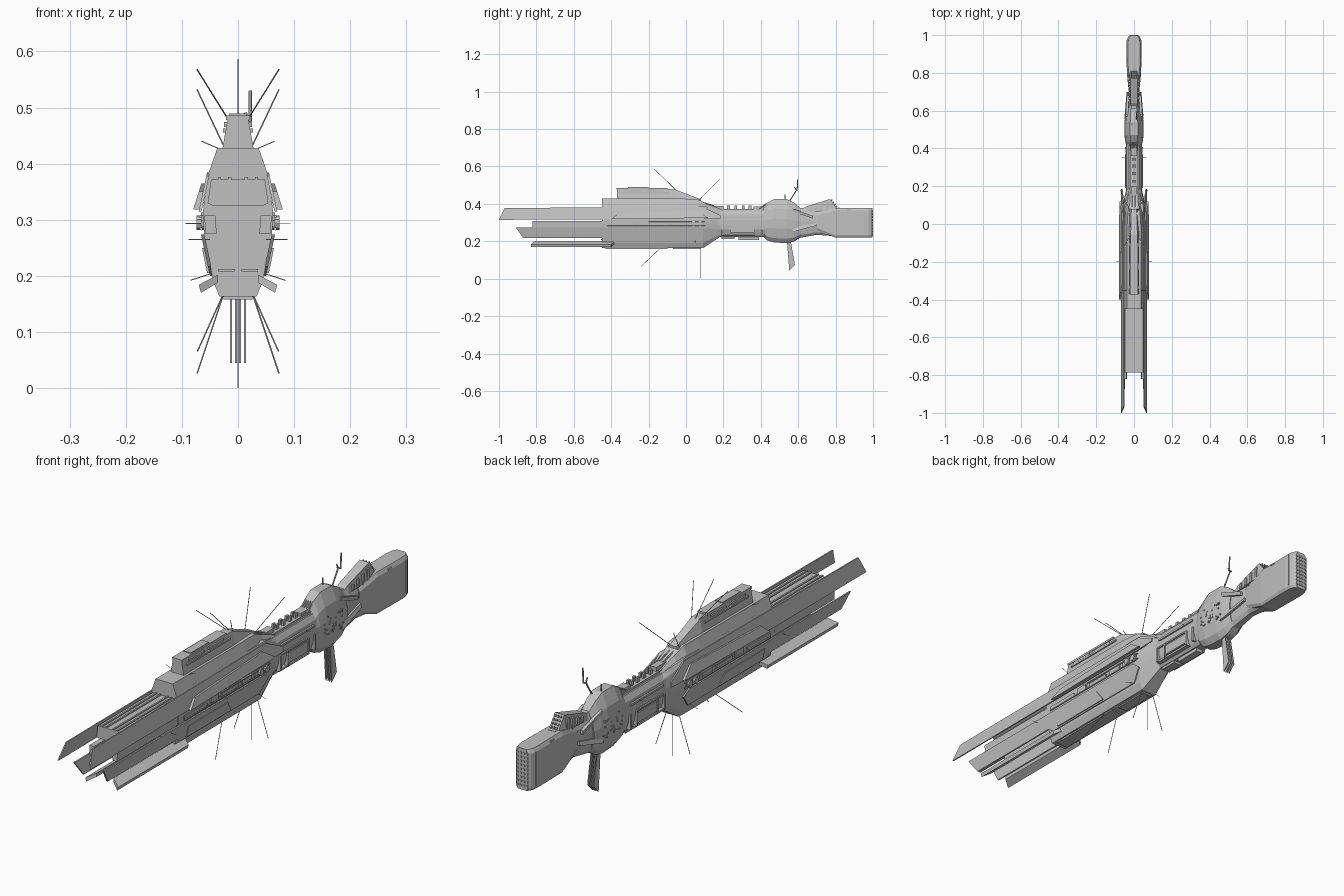
import bpy, bmesh, math, random
from mathutils import Vector

random.seed(4)
grey = bpy.data.materials.new("hull grey")
grey.diffuse_color = (0.53, 0.53, 0.53, 1)


def finish(name, bm):
    bmesh.ops.recalc_face_normals(bm, faces=bm.faces)
    me = bpy.data.meshes.new(name)
    bm.to_mesh(me)
    bm.free()
    me.materials.append(grey)
    ob = bpy.data.objects.new(name, me)
    bpy.context.scene.collection.objects.link(ob)
    return ob


def skin(bm, rings):
    """Join rings of equal size and cap both ends."""
    vs = [[bm.verts.new(p) for p in r] for r in rings]
    n = len(vs[0])
    for a, b in zip(vs, vs[1:]):
        for i in range(n):
            j = (i + 1) % n
            bm.faces.new((a[i], a[j], b[j], b[i]))
    bm.faces.new(vs[0])
    bm.faces.new(vs[-1])


def loft(name, sections):
    """sections: (y, half profile of (x, z) from bottom to top), mirrored in x."""
    bm = bmesh.new()
    skin(bm, [[(x, y, z) for x, z in h] + [(-x, y, z) for x, z in reversed(h)]
              for y, h in sections])
    return finish(name, bm)


def slab(name, outline, low, high, t=0.006):
    """Pair of leaning side plates; low and high are (z, x) of the outer face."""
    bm = bmesh.new()
    for s in (1, -1):
        def ring(off):
            return [(s * (low[1] + (high[1] - low[1]) * (z - low[0]) / (high[0] - low[0]) - off), y, z)
                    for y, z in outline]
        skin(bm, [ring(0), ring(t)])
    return finish(name, bm)


def boxes(name, items, mirror=False):
    """items: (x0, x1, y0, y1, z0, z1)"""
    bm = bmesh.new()
    for x0, x1, y0, y1, z0, z1 in items:
        for s in ((1, -1) if mirror else (1,)):
            skin(bm, [[(s * x0, y0, z), (s * x1, y0, z), (s * x1, y1, z), (s * x0, y1, z)]
                      for z in (z0, z1)])
    return finish(name, bm)


def rods(name, items, r=0.0013, sides=5):
    bm = bmesh.new()
    for a, b in items:
        a, b = Vector(a), Vector(b)
        d = (b - a).normalized()
        u = d.orthogonal().normalized()
        v = d.cross(u)
        skin(bm, [[p + r * (u * math.cos(k * math.tau / sides) + v * math.sin(k * math.tau / sides))
                   for k in range(sides)] for p in (a, b)])
    return finish(name, bm)


def both(items):
    return items + [tuple((-p[0], p[1], p[2]) for p in it) for it in items]


# Main hull, tapering into the neck
low_hull = [(0.033, 0.163), (0.044, 0.19), (0.06, 0.27), (0.062, 0.295)]
full = low_hull + [(0.062, 0.318), (0.055, 0.376), (0.05, 0.39)]
neck = [(0.02, 0.222), (0.03, 0.235), (0.04, 0.262), (0.042, 0.285),
        (0.042, 0.31), (0.038, 0.345), (0.026, 0.365)]
loft("main_hull", [(-0.45, full), (0.09, full), (0.18, neck), (0.44, neck)])

# Stepped dorsal superstructure
loft("dorsal_base", [(-0.45, [(0.055, 0.375), (0.037, 0.428)]),
                     (-0.02, [(0.055, 0.375), (0.037, 0.428)]),
                     (0.06, [(0.05, 0.375), (0.032, 0.425)]),
                     (0.11, [(0.045, 0.375), (0.022, 0.40)]),
                     (0.2, [(0.035, 0.345), (0.018, 0.366)])])
loft("dorsal_tower", [(-0.37, [(0.028, 0.425), (0.018, 0.482)]),
                      (-0.06, [(0.028, 0.425), (0.018, 0.478)]),
                      (0.08, [(0.024, 0.415), (0.014, 0.424)])])
boxes("tower_deck", [(-0.021, 0.021, -0.372, -0.1, 0.478, 0.486),
                     (-0.016, 0.016, -0.31, -0.2, 0.484, 0.489)])
boxes("tower_gallery", [(0.012, 0.027, -0.345, -0.08, 0.456, 0.463),
                        (0.012, 0.025, -0.33, -0.24, 0.465, 0.474),
                        (0.012, 0.025, -0.21, -0.12, 0.465, 0.473)], True)

# Forward roof block and underlying core between the long side plates
loft("forward_roof", [(-0.785, [(0.045, 0.325), (0.054, 0.33), (0.048, 0.372)]),
                      (-0.44, [(0.045, 0.325), (0.054, 0.33), (0.048, 0.372)])])
boxes("roof_rails", [(0.012, 0.018, -0.785, -0.44, 0.37, 0.376),
                     (0.03, 0.036, -0.785, -0.44, 0.37, 0.376)], True)
slab("forward_core", [(-0.82, 0.275), (-0.82, 0.308), (-0.44, 0.308), (-0.44, 0.275)],
     (0.27, 0.058), (0.31, 0.06), 0.02)

# Long armour plates
slab("upper_armour", [(-1, 0.315), (-0.97, 0.378), (0.09, 0.384), (0.185, 0.338), (0.185, 0.322), (0.1, 0.318)],
     (0.315, 0.07), (0.38, 0.056), 0.005)
slab("upper_flare", [(-0.4, 0.318), (-0.36, 0.35), (0.06, 0.365), (0.12, 0.325)],
     (0.318, 0.08), (0.375, 0.062), 0.012)
slab("lower_armour", [(-0.91, 0.274), (-0.87, 0.217), (-0.45, 0.217), (-0.42, 0.2), (0.06, 0.2), (0.1, 0.25), (0.07, 0.274)],
     (0.2, 0.05), (0.274, 0.066), 0.006)
slab("lower_panel", [(-0.39, 0.205), (-0.39, 0.25), (-0.15, 0.25), (-0.12, 0.205)],
     (0.2, 0.054), (0.274, 0.069), 0.006)

# Tilted keel strips
bm = bmesh.new()
for s in (1, -1):
    skin(bm, [[(s * x, y + (0.02 if x < 0.05 else 0), z) for x, z in
               ((0.036, 0.188), (0.066, 0.17), (0.07, 0.184), (0.036, 0.202))] for y in (-0.83, -0.4)])
finish("keel_strips", bm)
boxes("keel_plates", [(-0.026, 0.026, -0.43, -0.1, 0.158, 0.165),
                      (-0.02, 0.02, -0.07, 0.08, 0.158, 0.165)])

# Machinery in the side trench and bow slots
trench = [(0.05, 0.066, y, y + w, 0.288, 0.288 + h) for y, w, h in
          [(-0.42, 0.14, 0.012), (-0.26, 0.05, 0.02), (-0.19, 0.1, 0.012), (-0.07, 0.06, 0.02), (0.01, 0.08, 0.025)]]
boxes("trench_machinery", trench + [(0.006, 0.036, -0.455, -0.44, 0.208, 0.212)], True)
rods("trench_pipes", both([((0.066, -0.42, 0.284), (0.066, 0.1, 0.284)),
                           ((0.066, -0.2, 0.306), (0.066, 0.1, 0.306))]), 0.003, 6)
rods("side_turrets", both([((0.06, y, 0.295), (0.074, y, 0.295)) for y in (0.04, 0.075)]), 0.013, 10)

# Neck panels, frames and deck fittings
boxes("neck_panels", [(0.035, 0.046, 0.2, 0.4, 0.325, 0.333),
                      (0.035, 0.047, 0.2, 0.36, 0.292, 0.298),
                      (0.025, 0.044, 0.19, 0.37, 0.232, 0.24),
                      (0.03, 0.046, 0.24, 0.36, 0.246, 0.285)] +
      [(0.03, 0.048, y, y + 0.008, 0.236, 0.295) for y in (0.19, 0.235, 0.36, 0.4)], True)
boxes("neck_deck", [(-0.02, 0.02, 0.17, 0.42, 0.36, 0.374),
                    (-0.014, 0.014, 0.12, 0.2, 0.37, 0.39),
                    (-0.016, 0.016, 0.36, 0.46, 0.37, 0.385)])
boxes("deck_blocks", [(0.003, 0.011, y, y + 0.014, 0.372, 0.392) for y in (0.22, 0.26, 0.3, 0.335)], True)
rods("deck_launchers", both([((x, y, 0.375), (x, y + 0.045, 0.402)) for x in (0.005, 0.014)
                             for y in (0.39, 0.43)]), 0.004, 6)
rods("deck_guns", both([((0.008, 0.15, 0.39), (0.008, 0.09, 0.408))]), 0.003, 6)
boxes("ventral_neck_blocks", [(-0.018, 0.018, 0.19, 0.26, 0.213, 0.225),
                              (-0.015, 0.015, 0.28, 0.39, 0.208, 0.225)])


# Faceted bulb between neck and stern
def bulb(w, z0, z1):
    h = z1 - z0
    return [(w * a, z0 + h * b) for a, b in
            ((0.4, 0), (0.75, 0.1), (0.97, 0.33), (1, 0.55), (0.85, 0.78), (0.4, 1))]


loft("bulb", [(0.405, bulb(0.038, 0.235, 0.365)), (0.435, bulb(0.046, 0.205, 0.405)),
              (0.47, bulb(0.05, 0.194, 0.425)), (0.54, bulb(0.05, 0.19, 0.425)),
              (0.58, bulb(0.046, 0.2, 0.405)), (0.615, bulb(0.038, 0.222, 0.375))])
studs = []
for k in range(34):
    y, z = random.uniform(0.45, 0.57), random.uniform(0.26, 0.34)
    studs.append((0.03, 0.0515, y, y + 0.005, z, z + 0.004))
boxes("bulb_studs", studs, True)

# Aft neck with struts
loft("aft_neck", [(0.59, bulb(0.036, 0.215, 0.38)), (0.7, bulb(0.028, 0.235, 0.37)),
                  (0.82, bulb(0.038, 0.225, 0.38))])
slab("aft_struts", [(0.57, 0.25), (0.57, 0.27), (0.7, 0.3), (0.7, 0.285)], (0.25, 0.05), (0.3, 0.034), 0.01)
slab("aft_upper_struts", [(0.57, 0.36), (0.57, 0.375), (0.68, 0.335), (0.68, 0.32)],
     (0.32, 0.036), (0.375, 0.044), 0.012)

# Stern engine block with rounded end
def stern(w):
    return [(w - 0.006, 0.22), (w, 0.23), (w, 0.365), (w - 0.008, 0.379)]


loft("engine_block", [(0.7, [(0.02, 0.255), (0.028, 0.27), (0.028, 0.34), (0.02, 0.355)]),
                      (0.8, stern(0.038)), (0.95, stern(0.04)), (0.975, stern(0.038)),
                      (0.99, stern(0.032)), (0.997, stern(0.024))])
rods("engine_nozzles", [((x, 0.985, z), (x, 1.0, z)) for x in (-0.02, -0.007, 0.007, 0.02)
                        for z in [0.237 + 0.0155 * k for k in range(9)]], 0.005, 8)
boxes("engine_seams", [(0.036, 0.0415, 0.968, 0.972, 0.235, 0.365),
                       (0.03, 0.0405, 0.86, 0.88, 0.366, 0.372)], True)

# Raised stern tower with exhaust grid
loft("stern_tower", [(0.61, [(0.02, 0.35), (0.014, 0.365)]), (0.64, [(0.024, 0.355), (0.018, 0.385)]),
                     (0.77, [(0.026, 0.365), (0.02, 0.426)]), (0.805, [(0.026, 0.365), (0.02, 0.378)])])
boxes("stern_tower_ribs", [(0.01, 0.028, y, y + 0.012, 0.36, z) for y, z in
                           ((0.66, 0.38), (0.69, 0.39), (0.72, 0.4), (0.75, 0.41))], True)
rods("exhaust_grid", [((x, 0.77 + 0.035 * t, 0.424 - 0.046 * t), (x, 0.777 + 0.035 * t, 0.429 - 0.046 * t))
                      for x in (-0.012, 0, 0.012) for t in (0.15, 0.4, 0.65, 0.88)], 0.004, 6)

# Sensor mast and ventral fins
rods("sensor_mast", [((0.014, 0.55, 0.41), (0.014, 0.592, 0.475)), ((0.008, 0.592, 0.472), (0.024, 0.592, 0.472)),
                     ((0.022, 0.594, 0.47), (0.022, 0.597, 0.53)), ((0.014, 0.592, 0.47), (0.014, 0.58, 0.49)),
                     ((-0.01, 0.53, 0.42), (-0.01, 0.53, 0.45))], 0.003, 6)
for i, x in enumerate((0.003, 0.012)):
    slab("ventral_fins_%d" % i, [(0.54, 0.2), (0.56, 0.2), (0.582, 0.075), (0.552, 0.045)],
         (0.04, x + 0.002), (0.2, x + 0.002), 0.003)

# Long antennas and short side whiskers
rods("antennas", [((0, -0.05, 0.47), (0, -0.17, 0.586)), ((0, 0.08, 0.17), (0, 0.08, 0))] + both([
    ((0.012, -0.05, 0.47), (0.073, -0.15, 0.568)), ((0.02, 0.07, 0.42), (0.073, 0.18, 0.532)),
    ((0.025, -0.13, 0.17), (0.072, -0.24, 0.066)), ((0.025, 0.08, 0.17), (0.073, 0.08, 0.026))]))
rods("whiskers", both([((0.05, -0.2, 0.293), (0.094, -0.2, 0.293)), ((0.05, -0.5, 0.265), (0.088, -0.5, 0.265)),
                       ((0.03, -0.35, 0.425), (0.065, -0.35, 0.44)), ((0.045, 0.05, 0.205), (0.085, 0.05, 0.192)),
                       ((0.03, 0.35, 0.33), (0.065, 0.35, 0.33))]), 0.0009)
